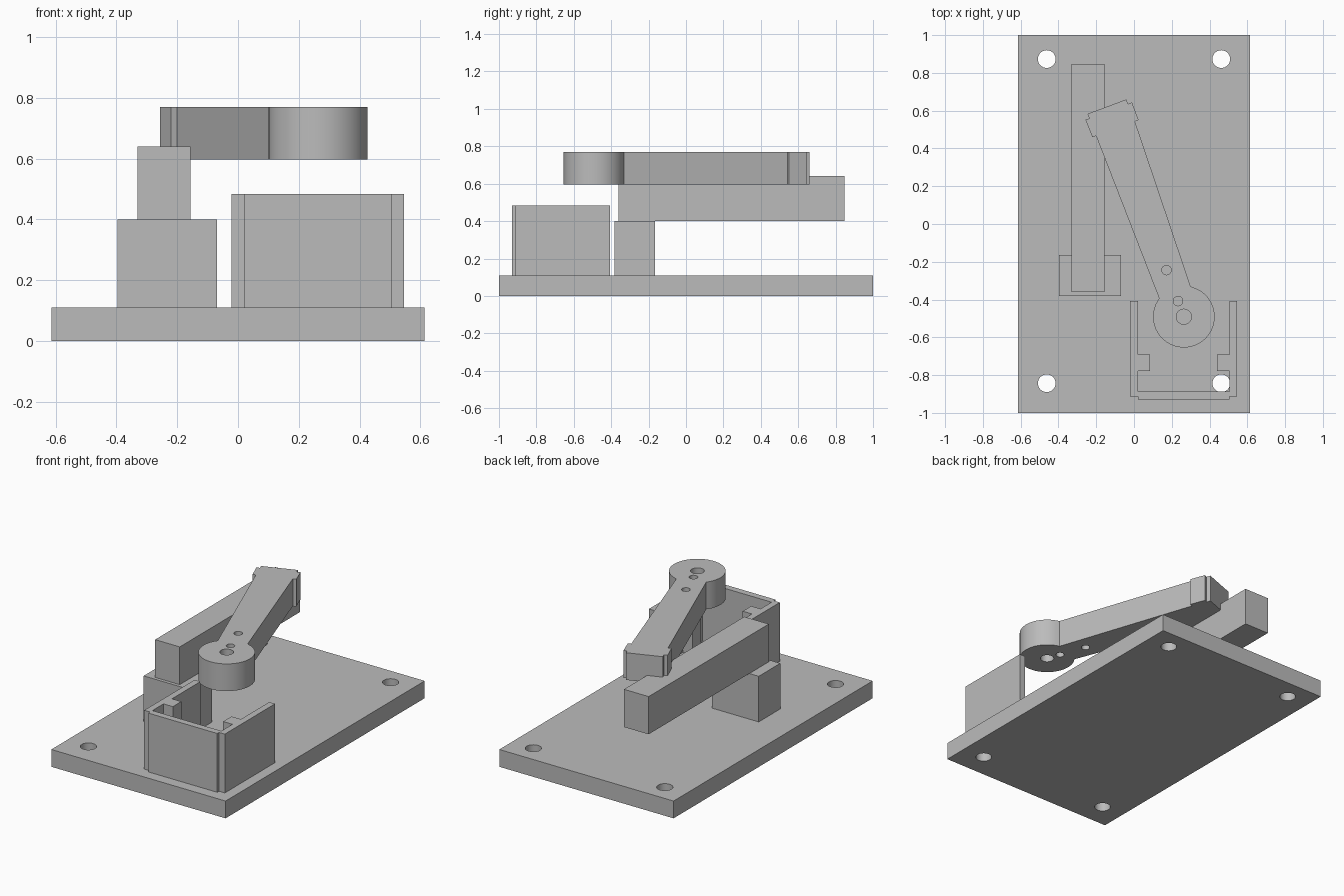
import bpy
import bmesh
from math import atan2, cos, pi, radians, sin

cube = bpy.data.objects.get("Cube")
if cube:
    bpy.data.objects.remove(cube, do_unlink=True)

grey = bpy.data.materials.new("light grey")
grey.use_nodes = True
colour = (0.5, 0.5, 0.5, 1)
grey.diffuse_color = colour
grey.node_tree.nodes["Principled BSDF"].inputs["Base Color"].default_value = colour


def arc(centre, radius, start=0.0, end=2 * pi, steps=32):
    """Points along an arc, leaving out its last point."""
    angles = [start + (end - start) * i / steps for i in range(steps)]
    return [(centre[0] + radius * cos(a), centre[1] + radius * sin(a)) for a in angles]


def plate(name, outline, bottom, top, holes=()):
    """Extrude a flat outline, with round through holes, from bottom to top."""
    bm = bmesh.new()
    edges = []
    for loop in [outline] + [arc(c, r) for c, r in holes]:
        verts = [bm.verts.new((x, y, bottom)) for x, y in loop]
        edges += [bm.edges.new((v, verts[i - 1])) for i, v in enumerate(verts)]
    bmesh.ops.triangle_fill(bm, edges=edges, use_beauty=True, use_dissolve=False)
    extruded = bmesh.ops.extrude_face_region(bm, geom=bm.faces[:], use_keep_orig=True)
    for item in extruded["geom"]:
        if isinstance(item, bmesh.types.BMVert):
            item.co.z = top
    bmesh.ops.recalc_face_normals(bm, faces=bm.faces[:])
    mesh = bpy.data.meshes.new(name)
    bm.to_mesh(mesh)
    bm.free()
    mesh.materials.append(grey)
    obj = bpy.data.objects.new(name, mesh)
    bpy.context.collection.objects.link(obj)
    bpy.ops.object.select_all(action="DESELECT")
    obj.select_set(True)
    bpy.context.view_layer.objects.active = obj
    bpy.ops.object.shade_smooth_by_angle(angle=radians(30))
    return obj


def rect(x0, x1, y0, y1):
    return [(x0, y0), (x1, y0), (x1, y1), (x0, y1)]


# Base with four screw holes
BASE_TOP = 0.11
screws = [((x, y), 0.047) for x in (-0.462, 0.462) for y in (-0.843, 0.873)]
plate("base_plate", rect(-0.613, 0.613, -1, 1), 0, BASE_TOP, screws)

# Support block and the long bar resting on it
plate("support_block", rect(-0.396, -0.069, -0.382, -0.165), BASE_TOP, 0.4)
plate("long_bar", rect(-0.33, -0.157, -0.361, 0.847), 0.4, 0.64)

# Open-backed holder: half outline, mirrored about its middle
MID = 0.2625
half = [(0.2425, -0.93), (0.2425, -0.912), (0.2835, -0.912), (0.2835, -0.407),
        (0.2425, -0.407), (0.2425, -0.692), (0.177, -0.692), (0.177, -0.777),
        (0.2425, -0.777), (0.2425, -0.888)]
holder = [(MID + x, y) for x, y in half] + [(MID - x, y) for x, y in reversed(half)]
plate("motor_holder", holder, BASE_TOP, 0.484)

# Swing arm: round hub, tapered shank and notched head
HUB = (0.264, -0.491)
head = [(0.30, -0.331), (0.005, 0.543), (0.024, 0.551), (-0.011, 0.644),
        (-0.032, 0.636), (-0.04, 0.66), (-0.246, 0.583), (-0.236, 0.559),
        (-0.257, 0.552), (-0.220, 0.459), (-0.201, 0.467)]
start = atan2(-0.395 - HUB[1], 0.135 - HUB[0])
end = atan2(head[0][1] - HUB[1], head[0][0] - HUB[0]) + 2 * pi
arm_holes = [(HUB, 0.04), ((0.233, -0.408), 0.025), ((0.172, -0.244), 0.025)]
plate("swing_arm", arc(HUB, 0.163, start, end, 48) + head, 0.597, 0.77, arm_holes)
